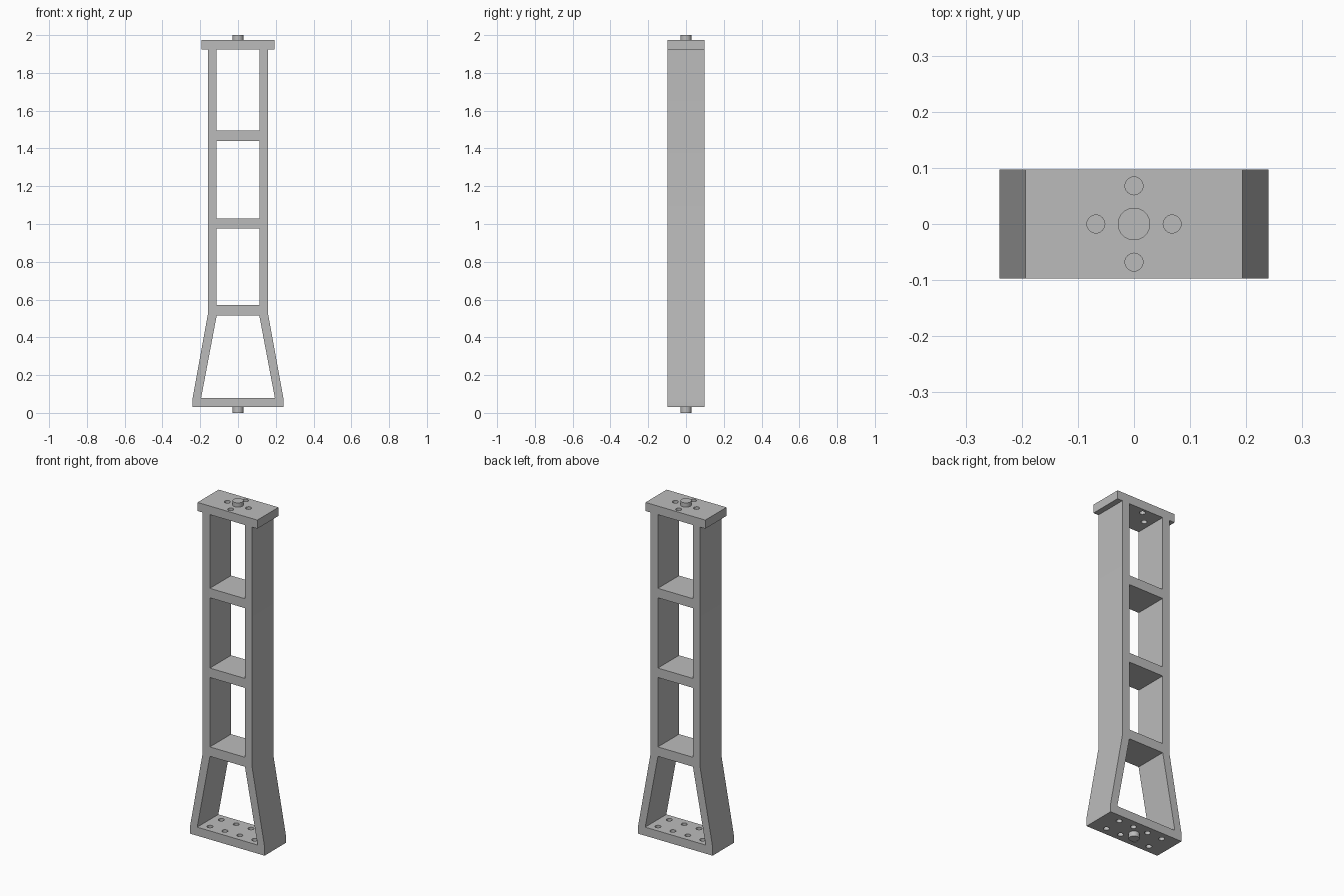
import bpy, bmesh, math
from mathutils import Matrix

cube = bpy.data.objects.get("Cube")
if cube:
    bpy.data.objects.remove(cube, do_unlink=True)

grey = bpy.data.materials.new("light grey")
grey.use_nodes = True
colour = (0.5, 0.5, 0.5, 1)
grey.diffuse_color = colour
grey.node_tree.nodes["Principled BSDF"].inputs["Base Color"].default_value = colour

DEPTH = 0.195
BASE_Z, CAP_Z = 0.03, 1.975


def add_object(name, bm):
    bmesh.ops.recalc_face_normals(bm, faces=bm.faces)
    mesh = bpy.data.meshes.new(name)
    bm.to_mesh(mesh)
    bm.free()
    mesh.materials.append(grey)
    obj = bpy.data.objects.new(name, mesh)
    bpy.context.collection.objects.link(obj)
    return obj


def prism(bm, right_side, depth):
    """Mirror a right-hand (x, z) outline and extrude it along y."""
    outline = right_side + [(-x, z) for x, z in reversed(right_side)]
    face = bm.faces.new([bm.verts.new((x, -depth / 2, z)) for x, z in outline])
    extruded = bmesh.ops.extrude_face_region(bm, geom=[face])["geom"]
    verts = [v for v in extruded if isinstance(v, bmesh.types.BMVert)]
    bmesh.ops.translate(bm, verts=verts, vec=(0, depth, 0))


def cylinder(bm, x, y, z0, z1, radius):
    bmesh.ops.create_cone(bm, cap_ends=True, segments=32, radius1=radius, radius2=radius,
                          depth=z1 - z0, matrix=Matrix.Translation((x, y, (z0 + z1) / 2)))


def finish(obj):
    bpy.ops.object.select_all(action="DESELECT")
    obj.select_set(True)
    bpy.context.view_layer.objects.active = obj
    for mod in list(obj.modifiers):
        bpy.ops.object.modifier_apply(modifier=mod.name)
    bpy.ops.object.shade_smooth_by_angle(angle=math.radians(30))


# Frame: flared foot, straight column and overhanging cap
bm = bmesh.new()
prism(bm, [(0.24, BASE_Z), (0.24, 0.08), (0.16, 0.52),
           (0.16, 1.925), (0.193, 1.925), (0.193, CAP_Z)], DEPTH)
frame = add_object("ladder_frame", bm)

# Window openings: one tapered, three rectangular
bm = bmesh.new()
prism(bm, [(0.195, 0.08), (0.113, 0.515)], DEPTH * 2)
for low, high in ((0.57, 0.975), (1.03, 1.44), (1.495, 1.925)):
    prism(bm, [(0.113, low), (0.113, high)], DEPTH * 2)

# Bolt holes: two rows in the foot, a ring of four in the cap
for x in (-0.144, -0.048, 0.048, 0.144):
    for y in (-0.052, 0.052):
        cylinder(bm, x, y, 0, 0.079, 0.016)
for i in range(4):
    a = i * math.pi / 2
    cylinder(bm, 0.068 * math.cos(a), 0.068 * math.sin(a), 1.926, 2.05, 0.016)
# Extend holes into the openings so that they pass right through
for v in bm.verts:
    if abs(v.co.z - 0.079) < 1e-4:
        v.co.z = 0.12
    elif abs(v.co.z - 1.926) < 1e-4:
        v.co.z = 1.88
cutter = add_object("opening_cutter", bm)
cutter.hide_render = True

mod = frame.modifiers.new("openings", "BOOLEAN")
mod.operation = "DIFFERENCE"
mod.solver = "EXACT"
mod.use_self = True
mod.object = cutter
finish(frame)
bpy.data.objects.remove(cutter, do_unlink=True)

# Locating pins at both ends
for name, z0, z1 in (("bottom_pin", 0, BASE_Z), ("top_pin", CAP_Z, 2)):
    bm = bmesh.new()
    cylinder(bm, 0, 0, z0, z1, 0.029)
    finish(add_object(name, bm))
